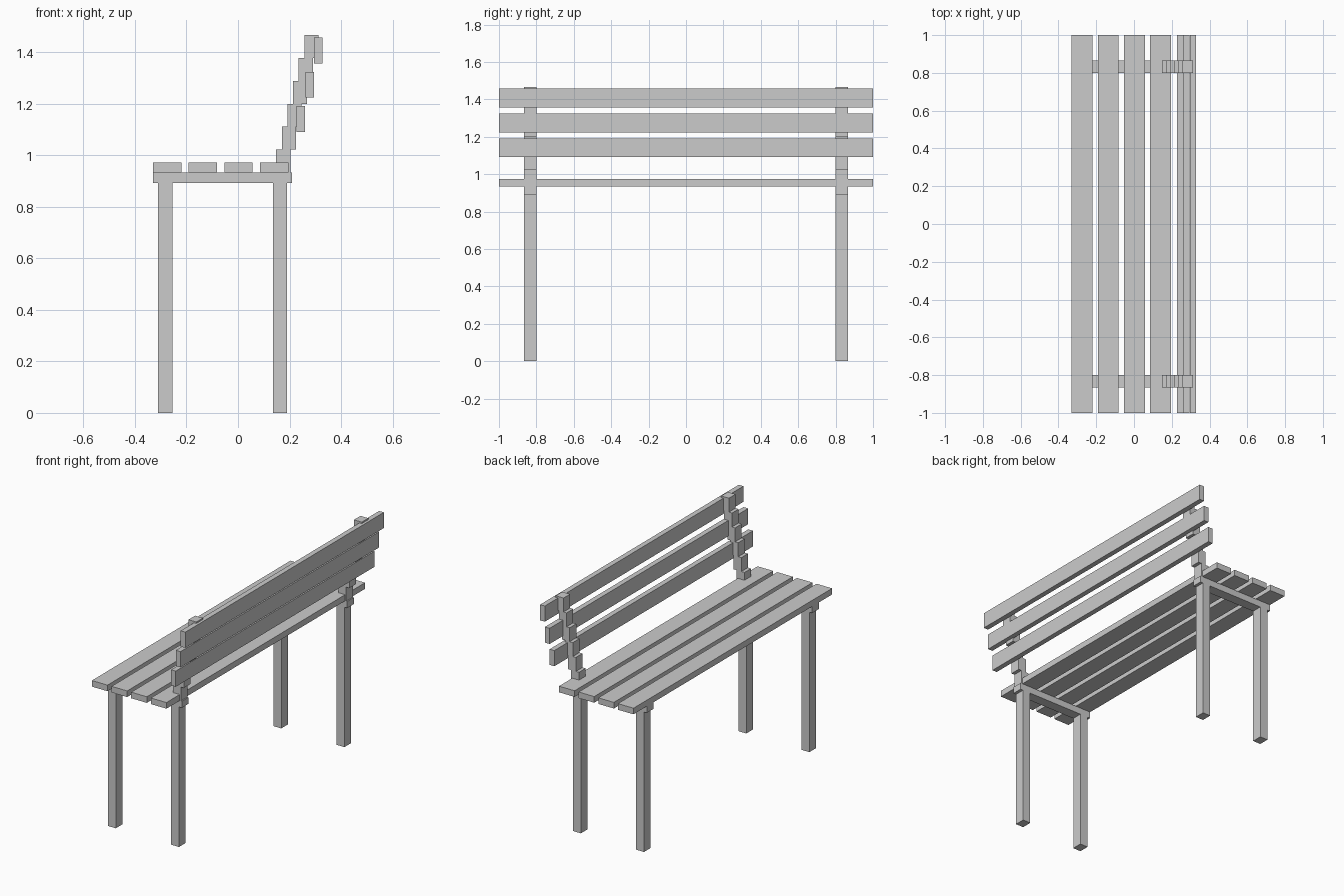
import bpy

if "Cube" in bpy.data.objects:
    bpy.data.objects.remove(bpy.data.objects["Cube"])


def box(name, x, y, z):
    """Box from (min, max) ranges on each axis."""
    bpy.ops.mesh.primitive_cube_add(
        size=1, location=[(a + b) / 2 for a, b in (x, y, z)])
    ob = bpy.context.object
    ob.name = name
    ob.scale = [b - a for a, b in (x, y, z)]
    bpy.ops.object.transform_apply(location=False, rotation=False, scale=True)
    return ob


FULL = (-1, 1)
RAIL_BOTTOM, SEAT_BOTTOM, SEAT_TOP = 0.892, 0.934, 0.973

# Seat slats
for i in range(4):
    x = -0.33 + i * 0.1385
    box(f"seat_slat_{i + 1}", (x, x + 0.11), FULL, (SEAT_BOTTOM, SEAT_TOP))

# Back slats, stepping backwards as they rise
for i in range(3):
    x, z = 0.228 + i * 0.0337, 1.091 + i * 0.133
    box(f"back_slat_{i + 1}", (x, x + 0.033), FULL, (z, z + 0.1))

# Side frames: legs, rail under the seat, stepped back post
for side, y in (("left", (-0.866, -0.8)), ("right", (0.8, 0.866))):
    box(f"front_leg_{side}", (-0.31, -0.255), y, (0, RAIL_BOTTOM))
    box(f"rear_leg_{side}", (0.135, 0.19), y, (0, RAIL_BOTTOM))
    box(f"seat_rail_{side}", (-0.33, 0.21), y, (RAIL_BOTTOM, SEAT_BOTTOM))
    for i in range(6):
        x, z = 0.148 + i * 0.0219, SEAT_BOTTOM + i * 0.0888
        box(f"back_post_{side}_{i + 1}", (x, x + 0.055), y, (z, z + 0.0888))
